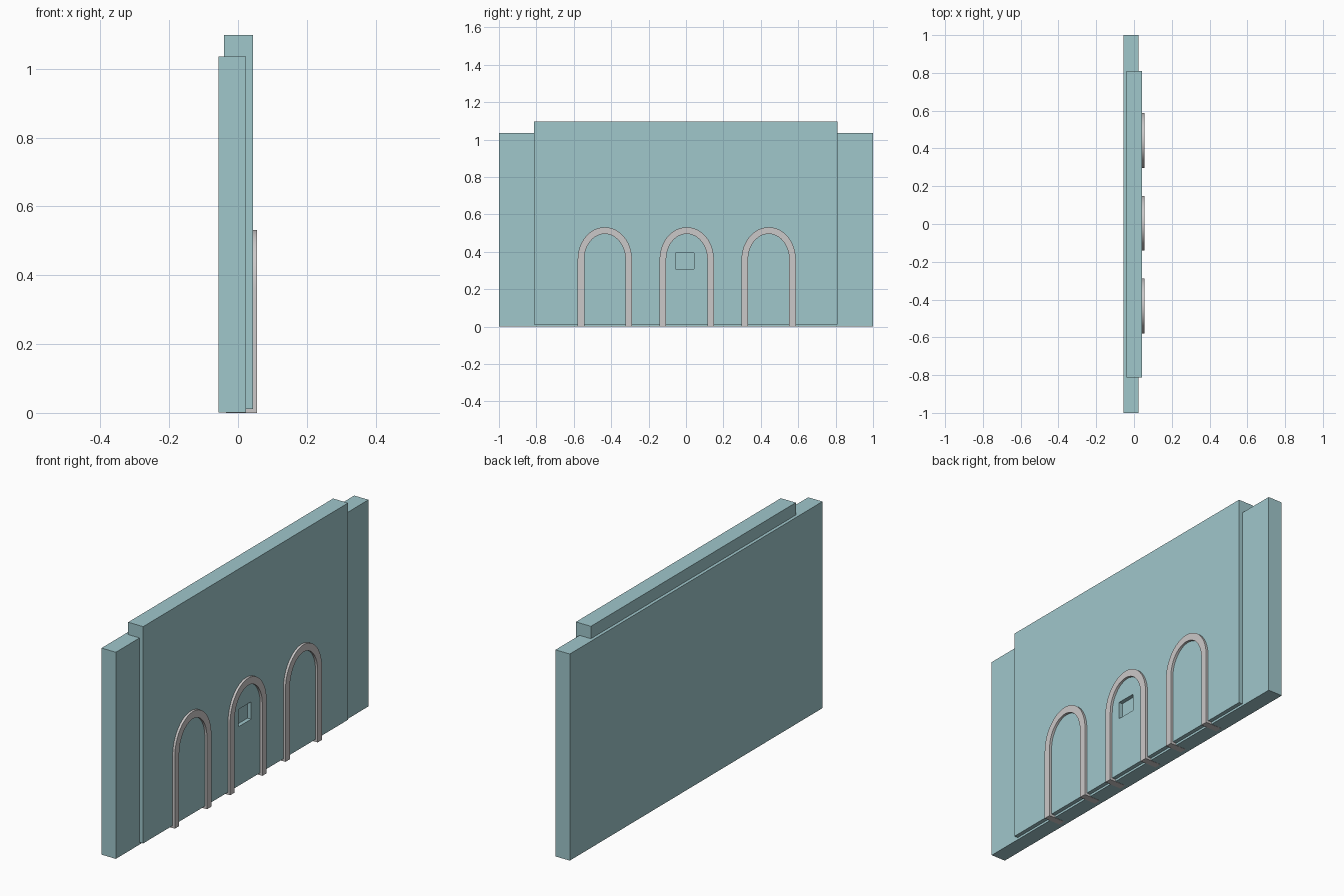
import bpy
import bmesh
from math import cos, sin, pi, radians
from mathutils import Vector

cube = bpy.data.objects.get("Cube")
if cube:
    bpy.data.objects.remove(cube, do_unlink=True)


def material(name, rgb):
    mat = bpy.data.materials.new(name)
    mat.use_nodes = True
    color = (*rgb, 1.0)
    mat.diffuse_color = color
    mat.node_tree.nodes["Principled BSDF"].inputs["Base Color"].default_value = color
    return mat


teal = material("pale teal plaster", (0.35, 0.57, 0.60))
stone = material("light grey stone", (0.60, 0.58, 0.58))


def finish(bm, name, mat):
    bmesh.ops.recalc_face_normals(bm, faces=bm.faces)
    mesh = bpy.data.meshes.new(name)
    bm.to_mesh(mesh)
    bm.free()
    mesh.materials.append(mat)
    obj = bpy.data.objects.new(name, mesh)
    bpy.context.collection.objects.link(obj)
    return obj


def box_mesh(low, high):
    low, high = Vector(low), Vector(high)
    bm = bmesh.new()
    bmesh.ops.create_cube(bm, size=1)
    for v in bm.verts:
        v.co = (low + high) / 2 + v.co * (high - low)
    return bm


# Rear wall slab
finish(box_mesh((-0.056, -1, 0.001), (0.023, 1, 1.036)), "rear_wall", teal)

# Front panel, with a small rectangular niche sunk to the rear wall
niche_y = (-0.057, 0.043)
niche_z = (0.308, 0.395)
panel = box_mesh((-0.04, -0.812, 0.012), (0.043, 0.81, 1.098))
for axis, cuts in (((0, 1, 0), niche_y), ((0, 0, 1), niche_z)):
    for c in cuts:
        bmesh.ops.bisect_plane(panel, geom=panel.verts[:] + panel.edges[:] + panel.faces[:],
                               plane_co=Vector(axis) * c, plane_no=axis)


def in_niche(face):
    c = face.calc_center_median()
    return (c.x > 0.04 and niche_y[0] < c.y < niche_y[1]
            and niche_z[0] < c.z < niche_z[1])


opening = [f for f in panel.faces if in_niche(f)]
sunk = bmesh.ops.extrude_face_region(panel, geom=opening)["geom"]
bmesh.ops.translate(panel, verts=[g for g in sunk if isinstance(g, bmesh.types.BMVert)],
                    vec=(-0.022, 0, 0))
bmesh.ops.delete(panel, geom=[f for f in opening if f.is_valid], context="FACES")
finish(panel, "front_panel", teal)


# Arched stone surrounds
def arch_line(half_width, rise, spring=0.36, steps=24):
    arc = [(half_width * cos(pi * i / steps), spring + rise * sin(pi * i / steps))
           for i in range(steps + 1)]
    return [(half_width, 0)] + arc + [(-half_width, 0)]


def arch(name, y):
    bm = bmesh.new()
    outer = arch_line(0.145, 0.172)
    inner = arch_line(0.11, 0.136)
    rings = [[bm.verts.new((x, y + py, pz)) for py, pz in line]
             for line, x in ((outer, -0.035), (outer, 0.055), (inner, 0.055), (inner, -0.035))]
    for k in range(4):
        a, b = rings[k], rings[(k + 1) % 4]
        for i in range(len(a) - 1):
            bm.faces.new((a[i], a[i + 1], b[i + 1], b[i]))
    for end in (0, -1):
        bm.faces.new([r[end] for r in rings])
    obj = finish(bm, name, stone)
    bpy.ops.object.select_all(action="DESELECT")
    obj.select_set(True)
    bpy.context.view_layer.objects.active = obj
    bpy.ops.object.shade_smooth_by_angle(angle=radians(30))


for name, offset in (("right_arch", -1), ("middle_arch", 0), ("left_arch", 1)):
    arch(name, 0.004 + 0.438 * offset)
